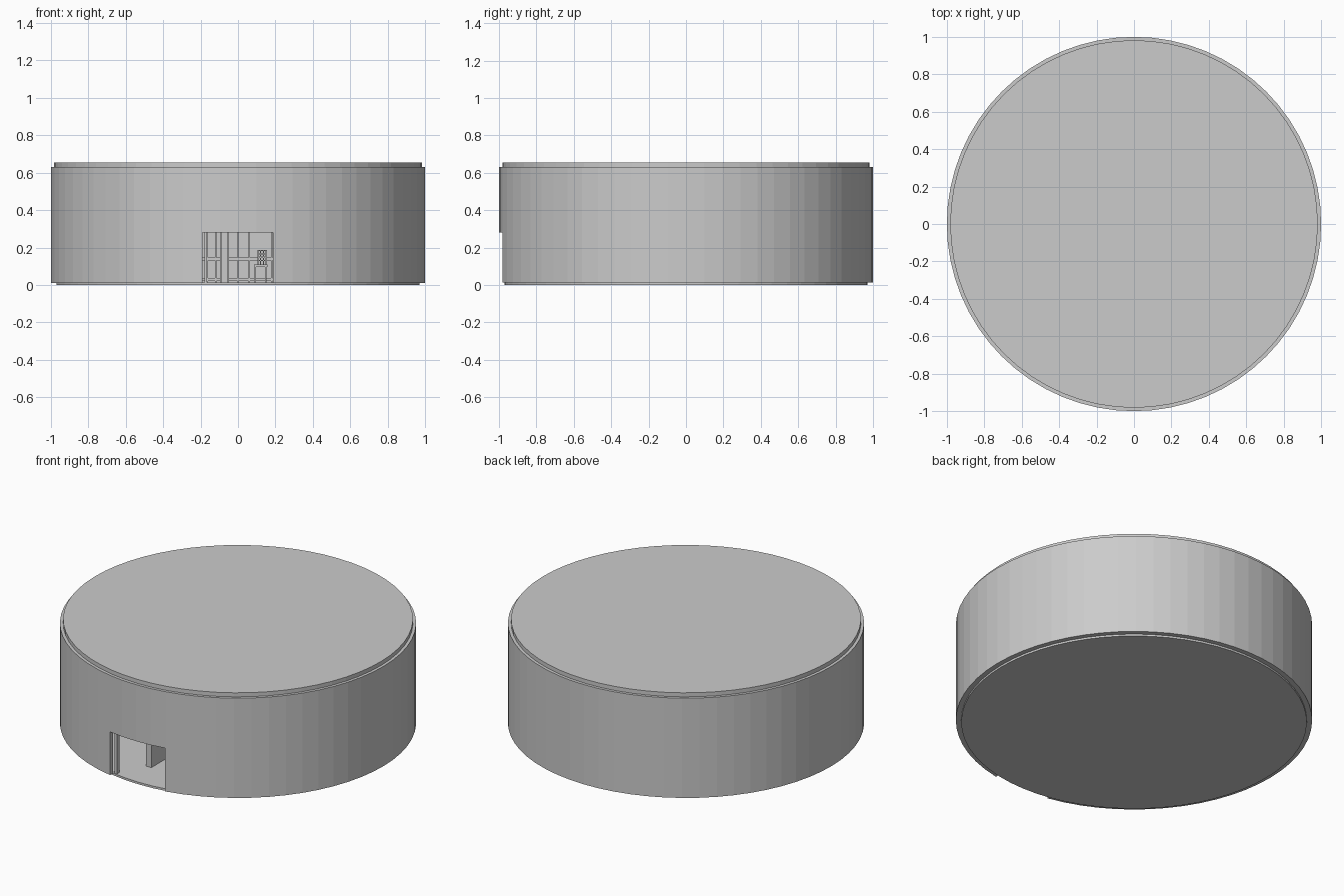
import bpy, bmesh, math

if "Cube" in bpy.data.objects:
    bpy.data.objects.remove(bpy.data.objects["Cube"])

SEG = 64


def finish(name, bm):
    bmesh.ops.recalc_face_normals(bm, faces=bm.faces)
    me = bpy.data.meshes.new(name)
    bm.to_mesh(me)
    bm.free()
    ob = bpy.data.objects.new(name, me)
    bpy.context.collection.objects.link(ob)
    return ob


def box(name, x0, x1, y0, y1, z0, z1):
    bm = bmesh.new()
    bmesh.ops.create_cube(bm, size=1)
    for v in bm.verts:
        v.co = ((x0 + x1) / 2 + v.co.x * (x1 - x0),
                (y0 + y1) / 2 + v.co.y * (y1 - y0),
                (z0 + z1) / 2 + v.co.z * (z1 - z0))
    return finish(name, bm)


def disc(name, r, z0, z1):
    bm = bmesh.new()
    rings = [[bm.verts.new((r * math.cos(2 * math.pi * i / SEG),
                            r * math.sin(2 * math.pi * i / SEG), z))
              for i in range(SEG)] for z in (z0, z1)]
    bm.faces.new(rings[0])
    bm.faces.new(rings[1])
    for i in range(SEG):
        j = (i + 1) % SEG
        bm.faces.new((rings[0][i], rings[0][j], rings[1][j], rings[1][i]))
    return finish(name, bm)


def ring(name, profile):
    bm = bmesh.new()
    n = len(profile)
    loops = [[bm.verts.new((r * math.cos(2 * math.pi * i / SEG),
                            r * math.sin(2 * math.pi * i / SEG), z))
              for r, z in profile] for i in range(SEG)]
    for i in range(SEG):
        a, b = loops[i], loops[(i + 1) % SEG]
        for k in range(n):
            m = (k + 1) % n
            bm.faces.new((a[k], b[k], b[m], a[m]))
    return finish(name, bm)


# Shell: outer wall, floor and roof lid
wall = ring("outer_wall", [(0.97, 0.012), (1.0, 0.012), (1.0, 0.63), (0.97, 0.63)])
disc("floor", 0.97, 0.0, 0.013)
disc("roof", 0.982, 0.625, 0.655)

# Doorway cut through the front of the wall
cutter = box("door_cutter", -0.19, 0.187, -1.2, -0.8, -0.1, 0.28)
mod = wall.modifiers.new("doorway", 'BOOLEAN')
mod.operation = 'DIFFERENCE'
mod.solver = 'EXACT'
mod.object = cutter
bpy.context.view_layer.objects.active = wall
bpy.ops.object.modifier_apply(modifier=mod.name)
bpy.data.objects.remove(cutter)

# Door post beside the opening
box("door_post", -0.18, -0.165, -0.95, -0.925, 0.013, 0.62)

# Interior partition running back from the entrance, with mouldings
box("side_partition", -0.09, -0.055, -0.77, 0.55, 0.013, 0.62)
for i in range(6):
    y = -0.6 + i * 0.2
    box("partition_batten", -0.097, -0.048, y, y + 0.03, 0.013, 0.62)

# Panelled partition at the back
box("back_partition", -0.78, 0.78, 0.55, 0.57, 0.013, 0.62)
for x in (-0.165, -0.12, 0.0, 0.06, 0.18):
    box("panel_stile", x - 0.004, x + 0.004, 0.54, 0.55, 0.013, 0.62)
for z in (0.03, 0.14, 0.3):
    box("panel_rail", -0.7, 0.7, 0.54, 0.55, z - 0.008, z + 0.008)

# Chair with a latticed back
box("chair_seat", 0.085, 0.157, 0.22, 0.3, 0.095, 0.11)
for x in (0.09, 0.148):
    for y in (0.222, 0.29):
        box("chair_leg", x - 0.005, x + 0.005, y, y + 0.009, 0.013, 0.095)
for i in range(4):
    x = 0.106 + i * 0.015
    box("chair_back_slat", x - 0.003, x + 0.003, 0.292, 0.298, 0.11, 0.187)
for i in range(4):
    z = 0.13 + i * 0.018
    box("chair_back_rail", 0.103, 0.154, 0.291, 0.299, z - 0.003, z + 0.003)
